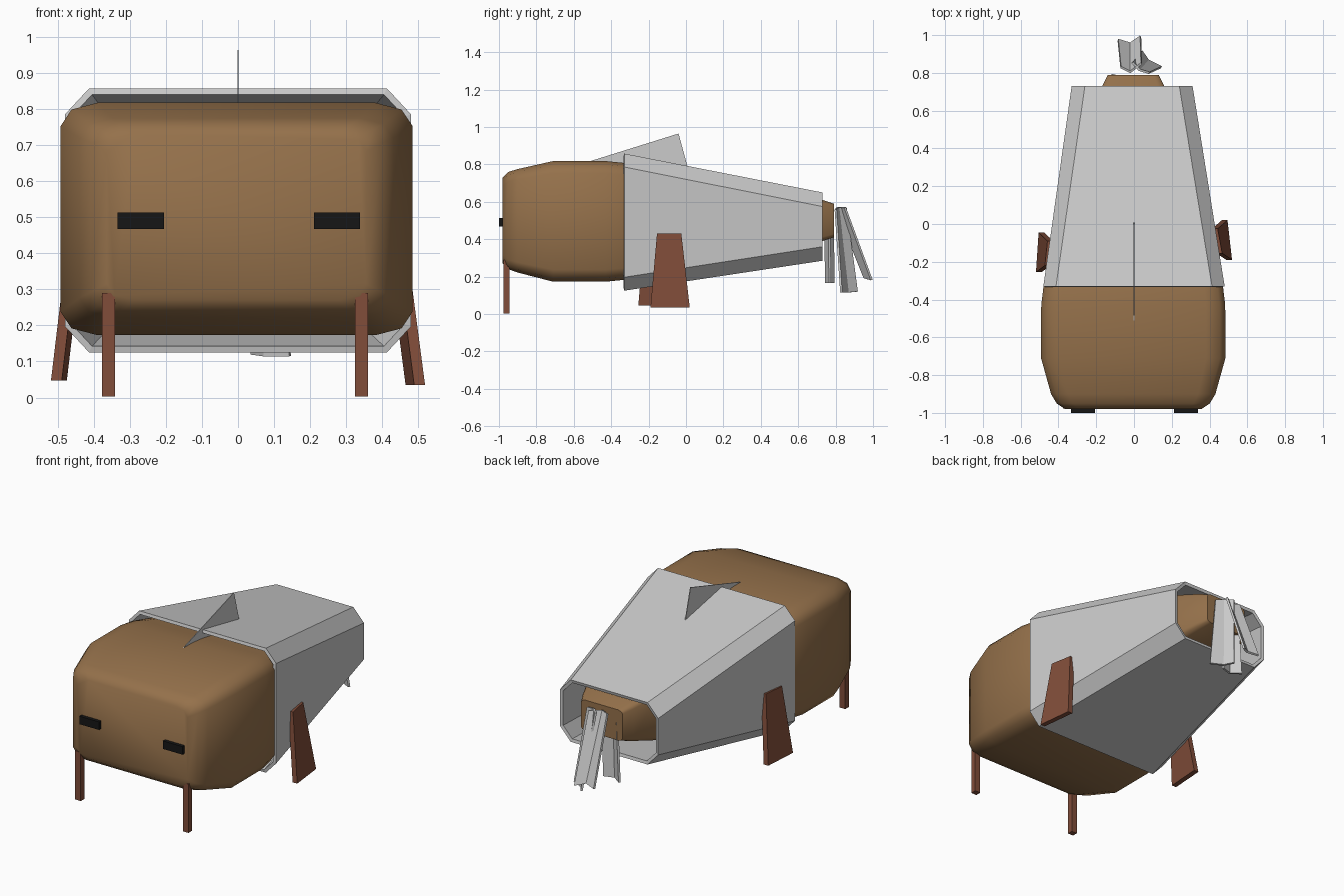
import bpy, bmesh, math

if "Cube" in bpy.data.objects:
    bpy.data.objects.remove(bpy.data.objects["Cube"])


def material(name, rgb):
    m = bpy.data.materials.new(name)
    m.diffuse_color = (*rgb, 1)
    m.use_nodes = True
    m.node_tree.nodes["Principled BSDF"].inputs["Base Color"].default_value = m.diffuse_color
    return m


BROWN = material("hide", (0.30, 0.165, 0.07))
RUST = material("leg", (0.22, 0.075, 0.042))
BLACK = material("eye", (0.008, 0.008, 0.008))


def loft(name, rings, mat=None, closed=True, caps=True, thick=0, offset=-1):
    """Skin a list of point rings into one object."""
    bm = bmesh.new()
    vs = [[bm.verts.new(p) for p in r] for r in rings]
    n = len(rings[0])
    for a, b in zip(vs, vs[1:]):
        for i in range(n if closed else n - 1):
            j = (i + 1) % n
            bm.faces.new((a[i], a[j], b[j], b[i]))
    if caps:
        bm.faces.new(vs[0])
        bm.faces.new(vs[-1][::-1])
    bmesh.ops.recalc_face_normals(bm, faces=bm.faces)
    me = bpy.data.meshes.new(name)
    bm.to_mesh(me)
    bm.free()
    ob = bpy.data.objects.new(name, me)
    bpy.context.collection.objects.link(ob)
    if mat:
        me.materials.append(mat)
    if thick:
        s = ob.modifiers.new("thickness", 'SOLIDIFY')
        s.thickness, s.offset = thick, offset
        s.use_even_offset = True
    return ob


def section(y, hx, z0, z1, rx, rz, steps, cx=0):
    """Rounded rectangle across the body at depth y."""
    cz, hz = (z0 + z1) / 2, (z1 - z0) / 2
    pts = []
    for k, (sx, sz) in enumerate([(1, 1), (-1, 1), (-1, -1), (1, -1)]):
        for i in range(steps + 1):
            a = math.pi / 2 * (k + i / steps)
            pts.append((cx + sx * (hx - rx) + rx * math.cos(a), y,
                        cz + sz * (hz - rz) + rz * math.sin(a)))
    return pts


def box(x0, x1, y0, y1, z):
    return [(x0, y0, z), (x1, y0, z), (x1, y1, z), (x0, y1, z)]


# Body: rounded block tapering to a small rump
profile = [(-0.98, 0.36, 0.27, 0.73), (-0.95, 0.405, 0.24, 0.76),
           (-0.90, 0.435, 0.222, 0.775), (-0.71, 0.488, 0.173, 0.818),
           (-0.43, 0.487, 0.173, 0.818), (-0.33, 0.475, 0.183, 0.808),
           (0.60, 0.215, 0.355, 0.645), (0.73, 0.165, 0.39, 0.61),
           (0.79, 0.135, 0.41, 0.59)]
body = loft("body", [section(y, h, a, b, h * 0.21, (b - a) * 0.1, 2, -0.004)
                     for y, h, a, b in profile], BROWN)
bpy.context.view_layer.objects.active = body
body.select_set(True)
bpy.ops.object.shade_smooth_by_angle(angle=math.radians(60))

# Shell: open octagonal sleeve
loft("shell", [section(-0.33, 0.48, 0.125, 0.858, 0.067, 0.072, 1),
               section(0.73, 0.32, 0.285, 0.65, 0.07, 0.075, 1, -0.01)],
     caps=False, thick=0.018)

# Back fin: thin triangular blade
fin = [(-0.52, 0.815), (-0.04, 0.965), (0.012, 0.775)]
loft("back_fin", [[(x, y, z) for y, z in fin] for x in (-0.002, 0.002)])

# Eyes
for side, x in (("left", -0.27), ("right", 0.275)):
    loft("eye_" + side, [box(x - 0.064, x + 0.064, -1.0, -0.96, z)
                         for z in (0.467, 0.514)], BLACK)

# Front legs: thin posts
for side, x in (("left", -0.359), ("right", 0.343)):
    loft("front_leg_" + side, [box(x - 0.018, x + 0.018, -0.977, -0.944, z)
                               for z in (0.003, 0.29)], RUST)


# Rear legs: splayed, tapered flippers leaning on the shell
def flipper(name, s, y, z0, z1, yaw, xb, xt):
    rings = []
    for z, x, h, yc in ((z0, xb, 0.105, y), (z1, xt, 0.065, y - 0.005)):
        rings.append([(s * (x + yaw), yc - h, z), (s * (x + yaw + 0.03), yc - h, z),
                      (s * (x - yaw + 0.03), yc + h, z), (s * (x - yaw), yc + h, z)])
    loft(name, rings, RUST)


flipper("rear_leg_right", 1, -0.085, 0.035, 0.43, 0.012, 0.477, 0.425)
flipper("rear_leg_left", -1, -0.15, 0.047, 0.44, 0.007, 0.482, 0.435)

# Tail: three folded hanging leaves (top edge, bottom edge)
leaves = [
    ([(-0.07, 0.83, 0.57), (-0.02, 0.805, 0.57), (0.04, 0.85, 0.57)],
     [(-0.085, 0.975, 0.187), (-0.02, 0.955, 0.195), (0.035, 0.993, 0.182)]),
    ([(-0.01, 0.855, 0.57), (0.03, 0.815, 0.57), (0.08, 0.80, 0.56)],
     [(0.04, 0.915, 0.12), (0.075, 0.865, 0.115), (0.145, 0.83, 0.115)]),
    ([(-0.10, 0.785, 0.55), (-0.05, 0.745, 0.55), (0.01, 0.765, 0.55)],
     [(-0.12, 0.79, 0.165), (-0.065, 0.75, 0.165), (0.0, 0.77, 0.165)]),
]
for i, (top, bottom) in enumerate(leaves):
    loft(f"tail_leaf_{i + 1}", [top, bottom], closed=False, caps=False,
         thick=0.012, offset=0)
